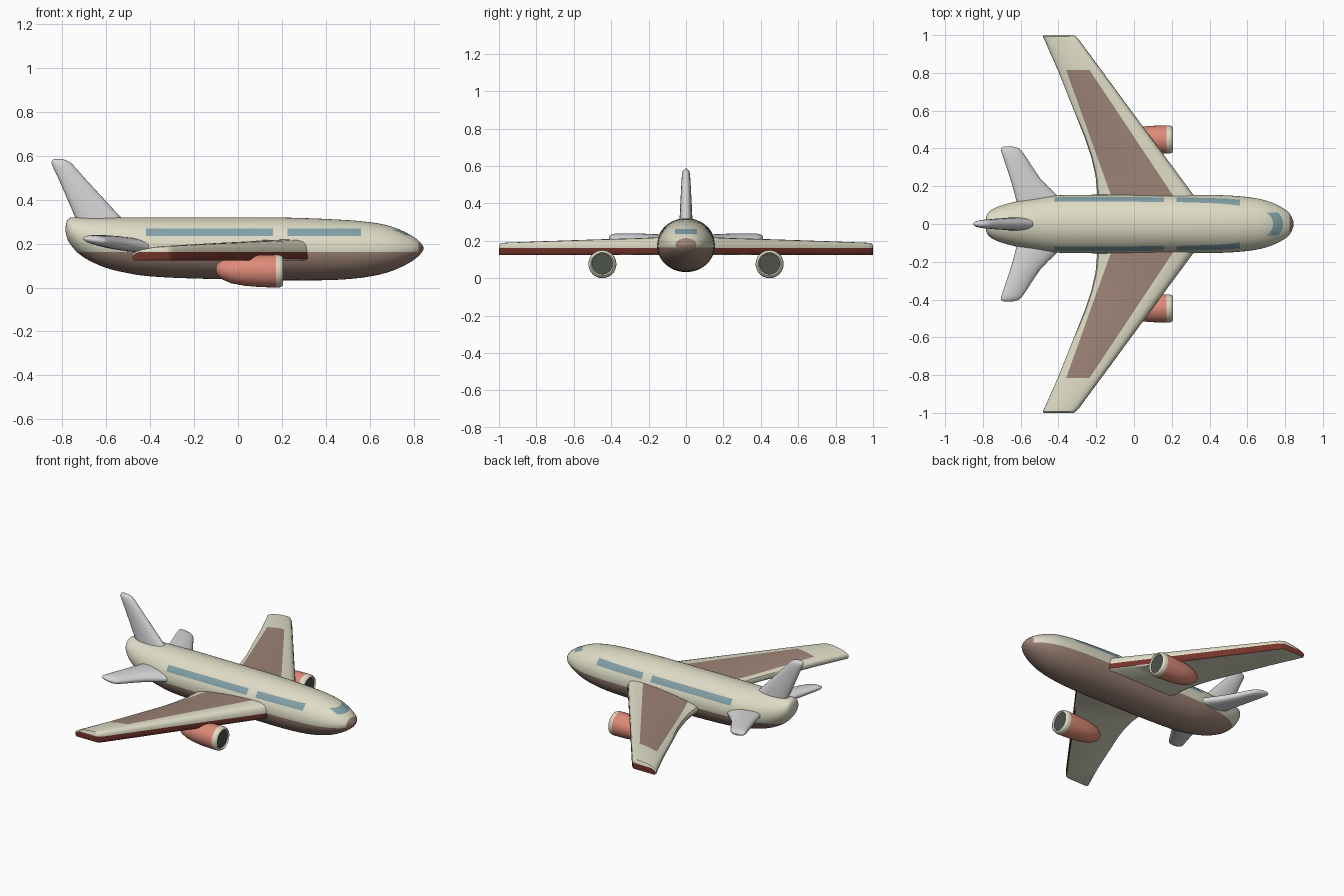
import bpy, bmesh, math
from mathutils import Vector

if "Cube" in bpy.data.objects:
    bpy.data.objects.remove(bpy.data.objects["Cube"])


def material(name, rgb):
    m = bpy.data.materials.new(name)
    lin = [((c / 255 + 0.055) / 1.055) ** 2.4 for c in rgb]
    m.diffuse_color = (*lin, 1)
    m.use_nodes = True
    m.node_tree.nodes["Principled BSDF"].inputs["Base Color"].default_value = m.diffuse_color
    return m


CREAM = material("cream", (222, 220, 197))
BROWN = material("brown", (156, 130, 118))
MAROON = material("maroon", (116, 52, 43))
TEAL = material("window_teal", (130, 160, 167))
CORAL = material("coral", (222, 138, 120))
DARK = material("dark_grey", (76, 82, 78))
GREY = material("light_grey", (214, 214, 216))


def smooth_path(pts, n):
    """Catmull-Rom refinement of a list of station tuples."""
    out = []
    for i in range(len(pts) - 1):
        p0, p1 = pts[max(i - 1, 0)], pts[i]
        p2, p3 = pts[i + 1], pts[min(i + 2, len(pts) - 1)]
        for k in range(n):
            t = k / n
            out.append(tuple(0.5 * (2 * b + (c - a) * t + (2 * a - 5 * b + 4 * c - d) * t * t
                                    + (3 * b - a - 3 * c + d) * t ** 3)
                             for a, b, c, d in zip(p0, p1, p2, p3)))
    return out + [pts[-1]]


def loft(name, rings, mats, rule=None, cuts=(), mirror=False, angle=40):
    """Skin closed rings, slice along paint borders, colour faces by a rule."""
    bm = bmesh.new()
    loops = [[bm.verts.new(p) for p in r] for r in rings]
    for a, b in zip(loops, loops[1:]):
        for i in range(len(a)):
            j = (i + 1) % len(a)
            bm.faces.new((a[i], a[j], b[j], b[i]))
    bm.faces.new(loops[0])
    bm.faces.new(loops[-1])
    bmesh.ops.recalc_face_normals(bm, faces=bm.faces)
    for co, no, where in cuts:
        faces = [f for f in bm.faces if where is None or where(f)]
        geom = set(faces)
        for f in faces:
            geom.update(f.edges)
            geom.update(f.verts)
        bmesh.ops.bisect_plane(bm, geom=list(geom), dist=1e-5, plane_co=co, plane_no=no)
    bm.normal_update()
    for f in bm.faces:
        if rule:
            f.material_index = mats.index(rule(f, f.calc_center_median()))
    me = bpy.data.meshes.new(name)
    bm.to_mesh(me)
    bm.free()
    for m in mats:
        me.materials.append(m)
    ob = bpy.data.objects.new(name, me)
    bpy.context.collection.objects.link(ob)
    bpy.ops.object.select_all(action='DESELECT')
    ob.select_set(True)
    bpy.context.view_layer.objects.active = ob
    bpy.ops.object.shade_smooth_by_angle(angle=math.radians(angle))
    if mirror:
        mod = ob.modifiers.new("mirror", 'MIRROR')
        mod.use_axis = (False, True, False)
        mod.use_mirror_merge = False
    return ob


def ellipse_ring(x, zb, zt, w, yc=0, n=48):
    zc, h = (zb + zt) / 2, (zt - zb) / 2
    return [(x, yc + w * math.cos(2 * math.pi * i / n), zc + h * math.sin(2 * math.pi * i / n))
            for i in range(n)]


# Fuselage: x, bottom z, top z, half width
body = [(-.787, .262, .272, .008), (-.78, .228, .304, .045), (-.765, .198, .318, .067),
        (-.73, .158, .32, .088), (-.68, .124, .32, .105), (-.6, .089, .32, .124),
        (-.5, .065, .32, .141), (-.4, .051, .32, .152), (-.2, .041, .32, .155),
        (.2, .033, .319, .155), (.45, .035, .31, .153), (.6, .05, .298, .143),
        (.7, .075, .278, .124), (.78, .112, .243, .09), (.825, .145, .212, .054),
        (.845, .172, .185, .01)]


def body_colour(f, c):
    if c.z < .163 or c.x > .823:
        return BROWN
    if c.x > .7 and abs(c.y) < .06 and .237 < c.z < .264:
        return TEAL
    if .235 < c.z < .27 and (-.42 < c.x < .16 or .225 < c.x < .56):
        return TEAL
    return CREAM


side = lambda f: -.5 < f.calc_center_median().x < .65
nose = lambda f: f.calc_center_median().x > .69
body_cuts = [((0, 0, .163), (0, 0, 1), None), ((.823, 0, 0), (1, 0, 0), None)]
body_cuts += [((0, 0, z), (0, 0, 1), side) for z in (.235, .27)]
body_cuts += [((x, 0, 0), (1, 0, 0), side) for x in (-.42, .16, .225, .56)]
body_cuts += [((0, 0, z), (0, 0, 1), nose) for z in (.237, .264)]
body_cuts += [((0, y, 0), (0, 1, 0), nose) for y in (-.06, .06)]
loft("fuselage", [ellipse_ring(*s) for s in smooth_path(body, 3)],
     [CREAM, BROWN, TEAL], body_colour, body_cuts)

# Wings: y, leading x, trailing x, thickness; profile is chord fraction, height
wing_profile = [(.03, 0), (.006, .08), (0, .25), (0, .5), (.01, .72), (.04, .9), (.1, .98), (.2, 1),
                (.4, .97), (.6, .88), (.8, .74), (.93, .6), (.985, .48), (1, .3), (.985, .12), (.94, 0)]
wing = [(.08, .369, -.19, .098), (.16, .31, -.195, .095), (.25, .244, -.203, .091),
        (.35, .17, -.225, .088), (.45, .096, -.258, .085), (.6, -.015, -.318, .08),
        (.8, -.162, -.397, .073), (.975, -.291, -.474, .066), (.993, -.308, -.483, .062),
        (1.0, -.32, -.478, .05)]
wing_rings = [[(le + (te - le) * u, y, .123 + (.066 - t) * .1 * (y > .98) + t * h) for u, h in wing_profile]
              for y, le, te, t in wing]
# Painted panel borders on top of the wing
front_a, front_b = Vector((.2, .16, 0)), Vector((-.225, .8, 0))
back_a, back_b = Vector((-.125, .16, 0)), Vector((-.345, .775, 0))


def side_of(a, b, c):
    return (b.x - a.x) * (c.y - a.y) - (b.y - a.y) * (c.x - a.x)


def plane(a, b):
    return (a, (b.y - a.y, a.x - b.x, 0))


def wing_colour(f, c):
    if c.z < .162 and f.normal.z > -.75 and (f.normal.x > .25 or f.normal.y > .75):
        return MAROON
    if (f.normal.z > .5 and c.y < .815 and side_of(front_a, front_b, c) > 0
            and side_of(back_a, back_b, c) < 0):
        return BROWN
    return CREAM


top = lambda f: f.normal.z > .5
loft("wings", wing_rings, [CREAM, BROWN, MAROON], wing_colour,
     [((0, 0, .162), (0, 0, 1), None), (*plane(front_a, front_b), top),
      (*plane(back_a, back_b), top), ((0, .815, 0), (0, 1, 0), top)], mirror=True)


# Tail surfaces: span, leading x, trailing x, half thickness
def foil_rings(stations, place, n=24):
    rings = []
    for s, le, te, t in smooth_path(stations, 2):
        ring = []
        for i in range(n):
            a = 2 * math.pi * i / n
            x = (le + te) / 2 + (le - te) / 2 * math.cos(a)
            ring.append(place(x, s, t * math.copysign(abs(math.sin(a)) ** .85, math.sin(a))))
        rings.append(ring)
    return rings


fin = [(.26, -.47, -.715, .036), (.32, -.534, -.742, .034), (.41, -.617, -.781, .03),
       (.5, -.7, -.82, .025), (.548, -.742, -.843, .022), (.573, -.768, -.85, .017),
       (.585, -.8, -.84, .006)]
loft("tail_fin", foil_rings(fin, lambda x, s, t: (x, t, s)), [GREY], angle=60)

stab = [(.05, -.33, -.6, .03), (.11, -.365, -.62, .032), (.16, -.415, -.632, .032),
        (.24, -.495, -.655, .03), (.345, -.565, -.69, .024), (.385, -.593, -.703, .02),
        (.403, -.615, -.703, .013), (.411, -.65, -.685, .004)]
loft("tailplanes", foil_rings(stab, lambda x, s, t: (x, s, .22 - (x + .68) * .13 + t)),
     [GREY], mirror=True, angle=60)

# Engines: x, centre z, radius
engine = [(-.1, .085, .012), (-.095, .083, .026), (-.07, .08, .044), (-.03, .077, .058),
          (.03, .076, .068), (.1, .075, .073), (.173, .075, .075), (.19, .075, .074),
          (.202, .075, .069), (.206, .075, .062), (.198, .075, .055)]


def engine_colour(f, c):
    if len(f.verts) > 4 and c.x > 0:
        return DARK
    return CREAM if c.x > .173 else CORAL


loft("engines", [ellipse_ring(x, z - r, z + r, r, .447, 32) for x, z, r in engine],
     [CORAL, CREAM, DARK], engine_colour, mirror=True)
